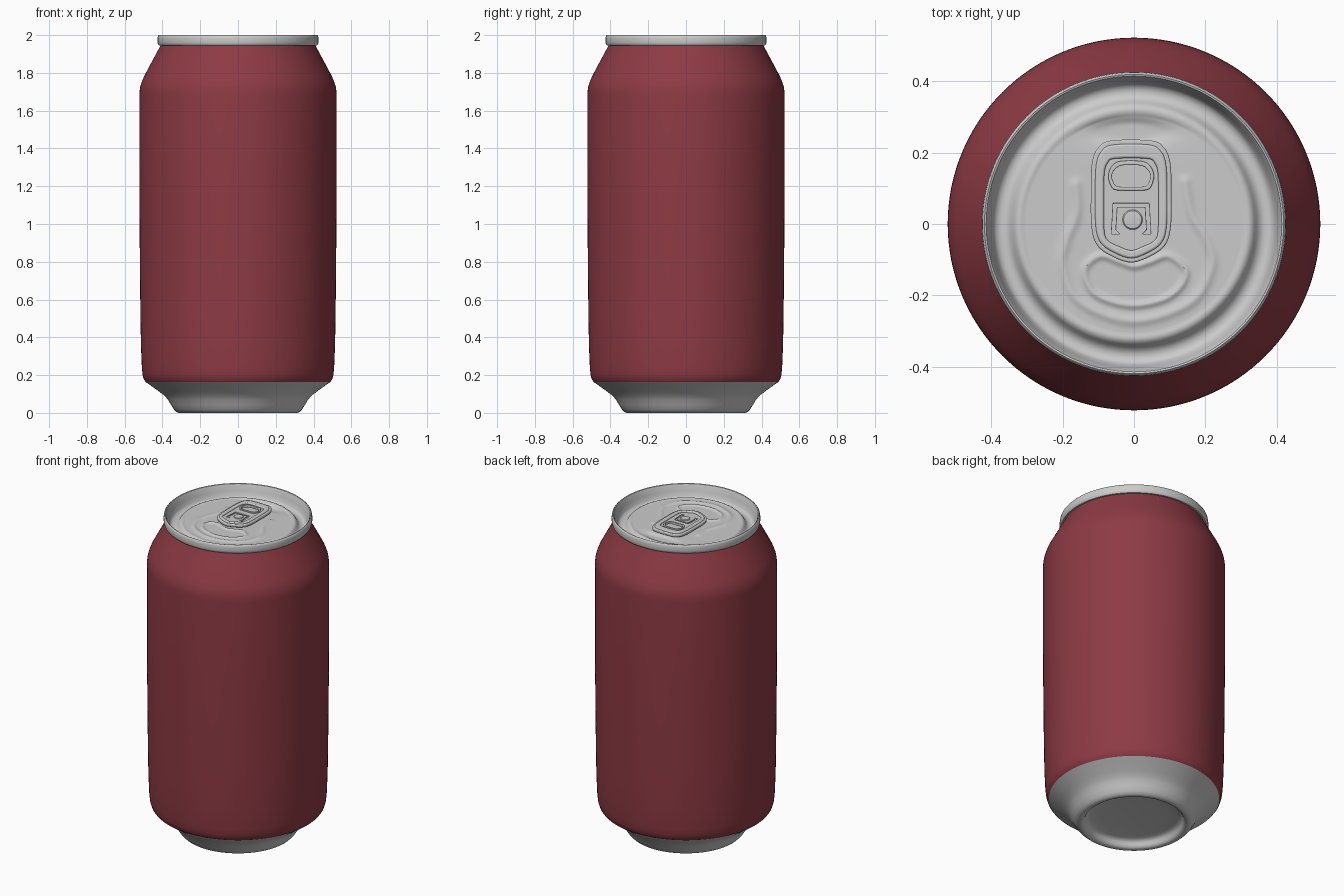
import bpy, bmesh, math
from mathutils import Vector, kdtree

if "Cube" in bpy.data.objects:
    bpy.data.objects.remove(bpy.data.objects["Cube"])


def paint(name, rgb):
    mat = bpy.data.materials.new(name)
    mat.diffuse_color = (*rgb, 1)
    mat.use_nodes = True
    mat.node_tree.nodes["Principled BSDF"].inputs["Base Color"].default_value = mat.diffuse_color
    return mat


red = paint("red_paint", (0.27, 0.043, 0.058))
metal = paint("bare_metal", (0.54, 0.54, 0.54))


def finish(obj, mat, angle=35):
    bpy.ops.object.select_all(action='DESELECT')
    obj.select_set(True)
    bpy.context.view_layer.objects.active = obj
    if obj.type == 'CURVE':
        bpy.ops.object.convert(target='MESH')
    bpy.ops.object.shade_smooth_by_angle(angle=math.radians(angle))
    bpy.context.object.data.materials.clear()
    bpy.context.object.data.materials.append(mat)


def lathe(name, profile, mat=metal, segs=128, relief=None, centre=(0, 0)):
    """Revolve (radius, z) points; relief(x, y) optionally adds height."""
    bm = bmesh.new()
    rings = []
    for r, z in profile:
        ring = []
        for i in range(1 if r < 1e-6 else segs):
            a = 2 * math.pi * i / segs
            x, y = r * math.cos(a) + centre[0], r * math.sin(a) + centre[1]
            ring.append(bm.verts.new((x, y, z + (relief(x, y) if relief else 0))))
        rings.append(ring)
    for low, high in zip(rings, rings[1:]):
        for i in range(segs):
            j = (i + 1) % segs
            quad = [low[i % len(low)], low[j % len(low)], high[j % len(high)], high[i % len(high)]]
            bm.faces.new(list(dict.fromkeys(quad)))
    mesh = bpy.data.meshes.new(name)
    bm.to_mesh(mesh)
    bm.free()
    obj = bpy.data.objects.new(name, mesh)
    bpy.context.collection.objects.link(obj)
    finish(obj, mat)


def smooth_path(pts, closed=True, steps=6):
    """Catmull-Rom samples through 2D points."""
    n, out = len(pts), []
    get = lambda i: Vector(pts[i % n] if closed else pts[max(0, min(n - 1, i))])
    for i in range(n if closed else n - 1):
        a, b, c, d = (get(i + k) for k in (-1, 0, 1, 2))
        for s in range(steps):
            t = s / steps
            out.append(0.5 * (2 * b + (c - a) * t + (2 * a - 5 * b + 4 * c - d) * t * t
                              + (3 * b - a - 3 * c + d) * t ** 3))
    return out


def plate(name, outlines, z, half_height, bevel):
    """Flat bevelled plate; every outline after the first is a hole."""
    cu = bpy.data.curves.new(name, 'CURVE')
    cu.dimensions, cu.fill_mode = '2D', 'BOTH'
    cu.extrude, cu.bevel_depth, cu.bevel_resolution, cu.offset = half_height, bevel, 2, -bevel
    for pts in outlines:
        sp = cu.splines.new('POLY')
        sp.points.add(len(pts) - 1)
        for p, q in zip(sp.points, pts):
            p.co = (q[0], q[1], 0, 1)
        sp.use_cyclic_u = True
    obj = bpy.data.objects.new(name, cu)
    obj.location.z = z
    bpy.context.collection.objects.link(obj)
    finish(obj, metal)


def mirrored(half, cx=-0.008):
    """Complete a right-hand outline (offsets from cx) with its mirror image."""
    right = [(cx + x, y) for x, y in half]
    left = [(cx - x, y) for x, y in reversed(half) if x > 1e-6]
    return right + left


# Painted body
lathe("can_body", [
    (0.488, 0.163), (0.498, 0.176), (0.505, 0.20), (0.509, 0.24), (0.514, 0.36), (0.517, 0.55),
    (0.520, 0.85), (0.522, 1.15), (0.522, 1.68), (0.521, 1.705), (0.517, 1.73), (0.508, 1.757),
    (0.496, 1.784), (0.451, 1.869), (0.419, 1.928), (0.41, 1.947)], mat=red)

# Bare metal base: recessed floor, standing ring and sloped foot
lathe("can_base", [
    (0, 0.056), (0.12, 0.054), (0.20, 0.050), (0.25, 0.046), (0.268, 0.040), (0.277, 0.030),
    (0.283, 0.016), (0.290, 0.006), (0.300, 0.001), (0.312, 0), (0.325, 0.004), (0.339, 0.018),
    (0.355, 0.043), (0.371, 0.07), (0.388, 0.09), (0.416, 0.112), (0.457, 0.141), (0.488, 0.163)])

# Stamped relief of the lid: opening score, bead around it, finger well
opening = smooth_path([(-0.137, -0.126), (-0.095, -0.09), (-0.04, -0.106), (0, -0.118),
                       (0.045, -0.106), (0.095, -0.09), (0.143, -0.126), (0.135, -0.17),
                       (0.087, -0.21), (0, -0.228), (-0.08, -0.212), (-0.123, -0.18)], steps=16)
bead = smooth_path([(-0.163, 0.11), (-0.16, 0.03), (-0.19, -0.05), (-0.2, -0.12), (-0.15, -0.22),
                    (0, -0.272), (0.16, -0.22), (0.218, -0.12), (0.205, -0.05), (0.16, 0.03),
                    (0.143, 0.12)], closed=False, steps=24)


def tree(pts):
    kd = kdtree.KDTree(len(pts))
    for i, p in enumerate(pts):
        kd.insert((p[0], p[1], 0), i)
    kd.balance()
    return kd


opening_tree, bead_tree = tree(opening), tree(bead)


def relief(x, y):
    if math.hypot(x, y) > 0.306:
        return 0
    h = 0.007 * math.exp(-(opening_tree.find((x, y, 0))[2] / 0.010) ** 2)
    h += 0.006 * math.exp(-(bead_tree.find((x, y, 0))[2] / 0.014) ** 2)
    well = math.hypot((x + 0.008) / 0.11, (y - 0.258) / 0.036)
    return h - 0.013 / (1 + well ** 6)


# Lid: seamed rim, countersink groove and stamped panel
rings = 80
lathe("can_lid", [
    (0.408, 1.944), (0.419, 1.946), (0.424, 1.952), (0.426, 1.962), (0.426, 1.985), (0.424, 1.995),
    (0.419, 2.0), (0.414, 1.998), (0.410, 1.990), (0.402, 1.958), (0.394, 1.932), (0.387, 1.922),
    (0.376, 1.917), (0.364, 1.917), (0.354, 1.921), (0.345, 1.930), (0.338, 1.942), (0.331, 1.950),
    (0.322, 1.954), (0.314, 1.953)] + [(0.307 * (1 - i / rings), 1.951) for i in range(rings + 1)],
    segs=192, relief=relief)

# Pull tab: low flange, curled ridge and thin plate with finger hole and tongue slot
outer = smooth_path(mirrored([(0.055, 0.234), (0.092, 0.214), (0.11, 0.17), (0.113, 0.08),
                              (0.111, -0.01), (0.095, -0.06), (0.055, -0.09), (0, -0.108)]))
ridge = smooth_path(mirrored([(0.05, 0.222), (0.083, 0.204), (0.098, 0.166), (0.101, 0.08),
                              (0.099, -0.01), (0.085, -0.053), (0.05, -0.079), (0, -0.096)]))
inner = smooth_path(mirrored([(0.045, 0.183), (0.066, 0.17), (0.075, 0.14), (0.076, 0.06),
                              (0.075, -0.02), (0.064, -0.047), (0.035, -0.062), (0, -0.074)]))
finger_hole = smooth_path(mirrored([(0.026, 0.164), (0.046, 0.152), (0.054, 0.135), (0.049, 0.116),
                                    (0.040, 0.106), (0.018, 0.104)]))
collar = smooth_path(mirrored([(0.030, 0.176), (0.054, 0.162), (0.064, 0.136), (0.058, 0.109),
                               (0.046, 0.096), (0.018, 0.094)]))
tongue_slot = mirrored([(0.050, 0.058), (0.055, -0.028), (0.032, -0.028), (0.044, -0.016),
                        (0.040, 0.048)])
plate("tab_flange", [outer, inner], 1.970, 0.004, 0.005)
plate("tab_ridge", [ridge, inner], 1.975, 0.004, 0.006)
plate("tab_plate", [ridge, finger_hole, tongue_slot], 1.972, 0.002, 0.002)
plate("finger_hole_collar", [collar, finger_hole], 1.977, 0.003, 0.003)

# Rivet holding the tab
lathe("tab_rivet", [(0.022, 1.945), (0.022, 1.972), (0.028, 1.975), (0.028, 1.978), (0.025, 1.981),
                    (0.018, 1.982), (0, 1.982)], segs=32, centre=(-0.004, 0.012))
